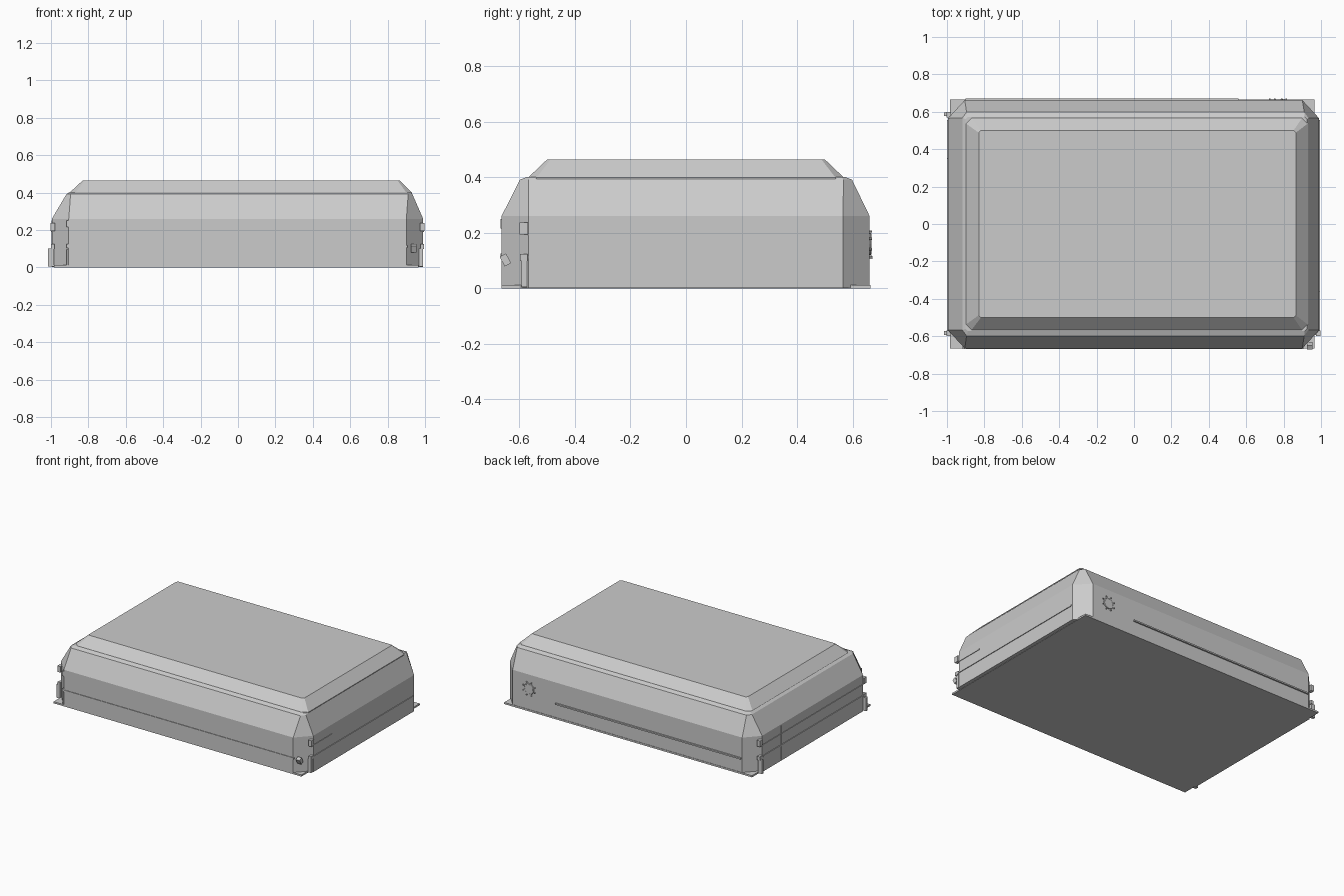
import bpy, bmesh, math
from mathutils import Matrix, Vector

if "Cube" in bpy.data.objects:
    bpy.data.objects.remove(bpy.data.objects["Cube"])


def make(name, bm):
    bmesh.ops.recalc_face_normals(bm, faces=bm.faces)
    me = bpy.data.meshes.new(name)
    bm.to_mesh(me)
    bm.free()
    ob = bpy.data.objects.new(name, me)
    bpy.context.collection.objects.link(ob)
    return ob


def octagon(x0, x1, y0, y1, cx, cy, z):
    return [(x0 + cx, y0, z), (x1 - cx, y0, z), (x1, y0 + cy, z), (x1, y1 - cy, z),
            (x1 - cx, y1, z), (x0 + cx, y1, z), (x0, y1 - cy, z), (x0, y0 + cy, z)]


def loft(name, loops):
    bm = bmesh.new()
    rings = [[bm.verts.new(p) for p in lp] for lp in loops]
    for a, b in zip(rings, rings[1:]):
        for i in range(len(a)):
            j = (i + 1) % len(a)
            bm.faces.new((a[i], a[j], b[j], b[i]))
    bm.faces.new(rings[0])
    bm.faces.new(rings[-1])
    return make(name, bm)


def box(name, lo, hi, rot=None):
    lo, hi = Vector(lo), Vector(hi)
    bm = bmesh.new()
    bmesh.ops.create_cube(bm, size=1)
    bmesh.ops.scale(bm, vec=hi - lo, verts=bm.verts)
    if rot:
        bmesh.ops.rotate(bm, matrix=Matrix.Rotation(rot[0], 3, rot[1]), verts=bm.verts)
    bmesh.ops.translate(bm, vec=(lo + hi) / 2, verts=bm.verts)
    return make(name, bm)


# floor plate, showing past the chamfered corners
box("base_plate", (-0.985, -0.665, 0), (0.965, 0.665, 0.012))

# chamfered housing with inward-leaning shoulders
loft("housing", [
    octagon(-0.995, 0.99, -0.665, 0.662, 0.09, 0.097, 0.002),
    octagon(-0.995, 0.99, -0.665, 0.662, 0.09, 0.097, 0.26),
    octagon(-0.917, 0.932, -0.598, 0.598, 0.022, 0.03, 0.392),
    octagon(-0.9, 0.925, -0.572, 0.572, 0.012, 0.012, 0.402)])

# raised lid with bevelled rim
loft("lid", [
    octagon(-0.9, 0.93, -0.57, 0.57, 0.03, 0.03, 0.388),
    octagon(-0.9, 0.93, -0.568, 0.568, 0.03, 0.03, 0.4),
    octagon(-0.83, 0.865, -0.5, 0.5, 0.012, 0.012, 0.465)])

# horizontal trim strips
box("front_strip", (-0.9, -0.669, 0.106), (0.905, -0.66, 0.118))
box("back_strip", (-0.9, 0.655, 0.106), (0.56, 0.672, 0.116))
for side, x in (("left", -0.995), ("right", 0.99)):
    box(side + "_strip", (x - 0.005, -0.57, 0.107), (x + 0.005, 0.555, 0.117))
box("right_short_strip", (0.985, -0.57, 0.19), (0.994, -0.36, 0.196))
box("left_upper_strip", (-0.999, -0.57, 0.19), (-0.99, 0.555, 0.196))
box("left_panel_seam", (-0.998, 0.348, 0.012), (-0.99, 0.354, 0.25))

# hinges and brackets at the corners
for side, x in (("left", -0.99), ("right", 0.985)):
    for tag, y in (("front", -0.585), ("back", 0.585)):
        if side == "right" and tag == "back":
            continue
        box(f"{side}_{tag}_upper_hinge", (x - 0.012, y - 0.015, 0.195), (x + 0.012, y + 0.015, 0.238))
        box(f"{side}_{tag}_lower_hinge", (x - 0.01, y - 0.014, 0.098), (x + 0.01, y + 0.014, 0.124))
        box(f"{side}_{tag}_bracket", (x - 0.025, y - 0.008, 0.005), (x + 0.005, y + 0.012, 0.1))
for tag, z0, z1 in (("upper", 0.215, 0.25), ("lower", 0.105, 0.125)):
    box(f"front_left_{tag}_hinge", (-0.918, -0.668, z0), (-0.903, -0.645, z1))
box("front_left_bracket", (-0.918, -0.662, 0.01), (-0.904, -0.645, 0.095))
box("front_right_latch", (0.925, -0.664, 0.083), (0.955, -0.638, 0.122), (math.radians(28), 'X'))

# round port on the back: ring, recessed disc and bolts
port = Matrix.Translation((0.77, 0.664, 0.16)) @ Matrix.Rotation(math.radians(90), 4, 'X')


def disc(name, r, depth, m, n=24):
    bm = bmesh.new()
    bmesh.ops.create_cone(bm, cap_ends=True, segments=n, radius1=r, radius2=r, depth=depth, matrix=m)
    return make(name, bm)


bpy.ops.mesh.primitive_torus_add(major_segments=24, minor_segments=6, major_radius=0.035, minor_radius=0.005)
ring = bpy.context.object
ring.name = "port_ring"
ring.matrix_world = port
disc("port_disc", 0.032, 0.008, port)
for i in range(8):
    a = math.tau * (i + 0.5) / 8
    disc("port_bolt", 0.004, 0.012, port @ Matrix.Translation((0.049 * math.cos(a), 0.049 * math.sin(a), 0)), 8)
